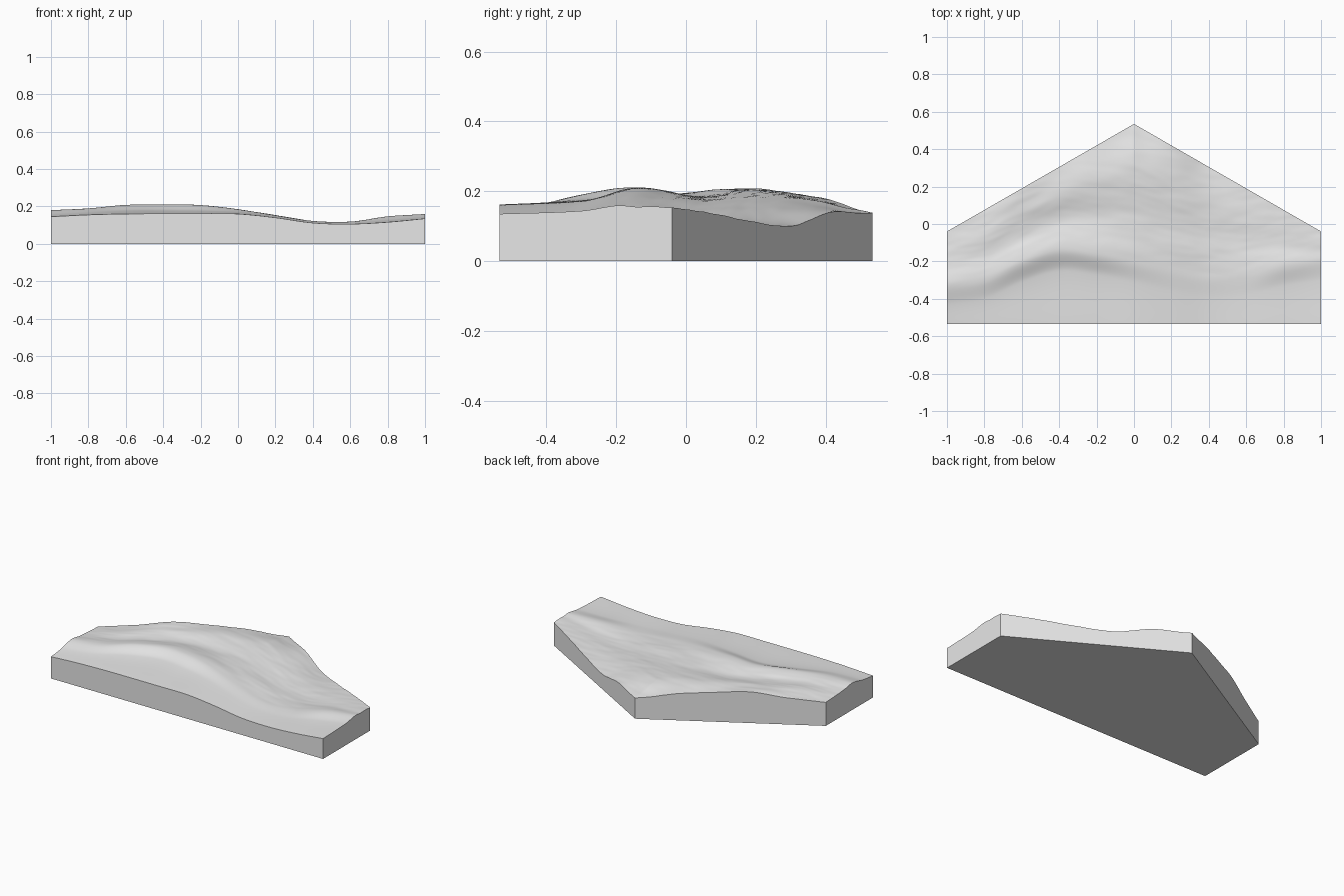
import bpy
import bmesh
import math
from mathutils import Vector, noise

default = bpy.data.objects.get("Cube")
if default:
    bpy.data.objects.remove(default, do_unlink=True)

FRONT, SHOULDER, APEX = -0.535, -0.04, 0.535
COLUMNS, ROWS = 160, 90

# Terrain profiles, sampled at even steps from the -x end to the +x end
STATIONS = [i / 5 - 1 for i in range(11)]
CREST_Y = [-.32, -.29, -.2, -.14, -.16, -.2, -.25, -.28, -.27, -.22, -.19]
FRONT_Z = [.145, .155, .16, .161, .161, .16, .14, .112, .106, .116, .135]
CREST_Z = [.18, .19, .208, .21, .207, .185, .153, .123, .118, .147, .16]
VALLEY_Z = [.168, .18, .19, .191, .185, .17, .146, .117, .111, .134, .155]
HILL_Z = [.16, .182, .203, .206, .197, .179, .152, .118, .115, .136, .156]
EDGE_Z = [.155, .175, .205, .19, .174, .137, .142, .102, .114, .137, .155]


def spline(xs, ys, x):
    """Smooth curve through the given points."""
    last = len(xs) - 1
    i = 0
    while i < last - 1 and x > xs[i + 1]:
        i += 1

    def slope(k):
        a, b = max(k - 1, 0), min(k + 1, last)
        return (ys[b] - ys[a]) / (xs[b] - xs[a])

    h = xs[i + 1] - xs[i]
    t = (x - xs[i]) / h
    s = 1 - t
    return (ys[i] * s * s * (1 + 2 * t) + ys[i + 1] * t * t * (1 + 2 * s)
            + h * t * s * (slope(i) * s - slope(i + 1) * t))


def back_y(x):
    return APEX + (SHOULDER - APEX) * abs(x)


def column_profile(x):
    """Cross-section from the front edge over the crest to the back edge."""
    crest, front_z, crest_z, valley_z, hill_z, edge_z = (
        spline(STATIONS, values, x)
        for values in (CREST_Y, FRONT_Z, CREST_Z, VALLEY_Z, HILL_Z, EDGE_Z))
    back = back_y(x)
    depth = back - crest
    foot = crest - 0.11
    ys = [FRONT, foot, crest, crest + depth * 0.35, crest + depth * 0.7, back]
    zs = [front_z, front_z + (crest_z - front_z) * 0.35, crest_z,
          valley_z, hill_z, edge_z]
    return crest, ys, zs


def rock(x, y, crest):
    """Fine streaks running along the ridge, fading out on the front slope."""
    fade = min(max((y - crest + 0.03) / 0.12, 0), 1)
    point = Vector((x * 2.5, (y - crest) * 8, 3.7))
    return 0.005 * fade * noise.fractal(point, 1.0, 2.0, 3)


# Terrain surface
bm = bmesh.new()
grid = []
for i in range(COLUMNS + 1):
    x = 2 * i / COLUMNS - 1
    crest, ys, zs = column_profile(x)
    column = []
    for j in range(ROWS + 1):
        y = FRONT + (ys[-1] - FRONT) * j / ROWS
        z = spline(ys, zs, y) + rock(x, y, crest)
        column.append(bm.verts.new((x, y, z)))
    grid.append(column)

for a, b in zip(grid, grid[1:]):
    for j in range(ROWS):
        bm.faces.new((a[j], b[j], b[j + 1], a[j + 1]))

# Straight walls and flat base
rim = [column[0] for column in grid]
rim += grid[-1][1:]
rim += [column[-1] for column in reversed(grid[:-1])]
rim += reversed(grid[0][1:-1])
floor = [bm.verts.new((v.co.x, v.co.y, 0)) for v in rim]
for k in range(len(rim)):
    n = (k + 1) % len(rim)
    bm.faces.new((rim[k], floor[k], floor[n], rim[n]))
bm.faces.new(list(reversed(floor)))
bmesh.ops.recalc_face_normals(bm, faces=bm.faces)

mesh = bpy.data.meshes.new("terrain_tile")
bm.to_mesh(mesh)
bm.free()
tile = bpy.data.objects.new("terrain_tile", mesh)
bpy.context.collection.objects.link(tile)

# Plain grey stone
stone = bpy.data.materials.new("light_grey")
stone.use_nodes = True
grey = (0.8, 0.8, 0.8, 1)
stone.diffuse_color = grey
stone.node_tree.nodes["Principled BSDF"].inputs["Base Color"].default_value = grey
mesh.materials.append(stone)

bpy.ops.object.select_all(action="DESELECT")
tile.select_set(True)
bpy.context.view_layer.objects.active = tile
bpy.ops.object.shade_smooth_by_angle(angle=math.radians(35))
